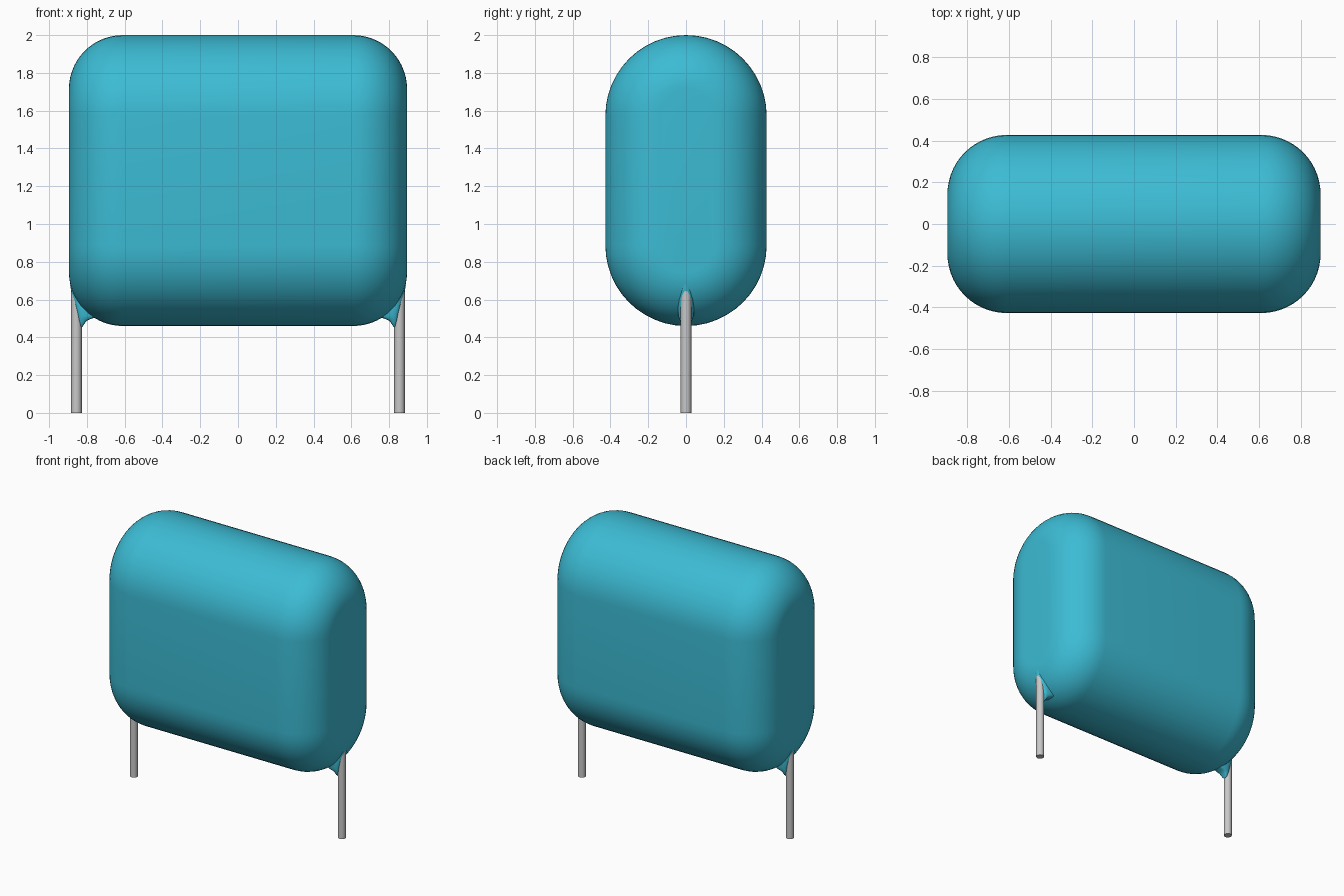
import bpy
import bmesh
import math

cube = bpy.data.objects.get("Cube")
if cube:
    bpy.data.objects.remove(cube, do_unlink=True)


def material(name, rgb):
    m = bpy.data.materials.new(name)
    m.use_nodes = True
    m.diffuse_color = (*rgb, 1)
    bsdf = m.node_tree.nodes["Principled BSDF"]
    bsdf.inputs["Base Color"].default_value = (*rgb, 1)
    bsdf.inputs["Roughness"].default_value = 0.5
    return m


blue = material("glossy cyan coating", (0.045, 0.50, 0.66))
steel = material("tinned wire grey", (0.58, 0.58, 0.58))


def loft(name, rings, mat):
    """Skin a list of equal-length closed rings and cap both ends."""
    bm = bmesh.new()
    loops = [[bm.verts.new(p) for p in ring] for ring in rings]
    n = len(loops[0])
    for a, b in zip(loops, loops[1:]):
        for i in range(n):
            j = (i + 1) % n
            bm.faces.new((a[i], a[j], b[j], b[i]))
    bm.faces.new(loops[0])
    bm.faces.new(loops[-1])
    bmesh.ops.recalc_face_normals(bm, faces=bm.faces)
    mesh = bpy.data.meshes.new(name)
    bm.to_mesh(mesh)
    bm.free()
    mesh.materials.append(mat)
    ob = bpy.data.objects.new(name, mesh)
    bpy.context.collection.objects.link(ob)
    bpy.ops.object.select_all(action="DESELECT")
    ob.select_set(True)
    bpy.context.view_layer.objects.active = ob
    bpy.ops.object.shade_smooth_by_angle(angle=math.radians(40))
    return ob


# Body: stadium section run along x, with filleted ends
HALF_X, RADIUS, FILLET = 0.895, 0.427, 0.285
Z_LOW, Z_HIGH = 0.46 + RADIUS, 2.0 - RADIUS
ARC = 24


def stadium(x, r):
    ring = []
    for base, zc in ((0, Z_HIGH), (math.pi, Z_LOW)):
        for i in range(ARC + 1):
            a = base + math.pi * i / ARC
            ring.append((x, r * math.cos(a), zc + r * math.sin(a)))
    return ring


STEPS = 14
end = []
for i in range(STEPS + 1):
    a = math.pi / 2 * i / STEPS
    end.append((HALF_X - FILLET * (1 - math.sin(a)),
                RADIUS - FILLET * (1 - math.cos(a))))
sections = [(-x, r) for x, r in reversed(end)] + end
loft("capacitor_body", [stadium(x, r) for x, r in sections], blue)

# Lead wires and the coating webs that run down their inner sides
WIRE_X, WIRE_R = 0.855, 0.028
# height, inner x, outer x, half width
WEB = [(0.452, 0.826, 0.832, 0.010), (0.465, 0.817, 0.836, 0.022),
       (0.48, 0.808, 0.840, 0.029), (0.492, 0.793, 0.844, 0.033),
       (0.50, 0.770, 0.846, 0.037), (0.515, 0.73, 0.850, 0.041),
       (0.55, 0.71, 0.859, 0.044), (0.60, 0.70, 0.872, 0.043),
       (0.64, 0.70, 0.882, 0.036), (0.68, 0.70, 0.889, 0.024)]


def circle(x, z, r, n=16):
    return [(x + r * math.cos(2 * math.pi * i / n),
             r * math.sin(2 * math.pi * i / n), z) for i in range(n)]


def soft_box(side, z, x0, x1, w, n=24):
    """Horizontal rounded section, blunt at its ends."""
    ring = []
    for i in range(n):
        a = 2 * math.pi * i / n
        c, s = math.cos(a), math.sin(a)
        u = math.copysign(abs(c) ** 0.6, c)
        v = math.copysign(abs(s) ** 0.6, s)
        ring.append((side * ((x0 + x1) / 2 + u * (x1 - x0) / 2), w * v, z))
    return ring


for side, label in ((1, "left"), (-1, "right")):
    loft(f"{label}_lead_wire",
         [circle(side * WIRE_X, z, WIRE_R) for z in (0, 0.75)], steel)
    loft(f"{label}_coating_web",
         [soft_box(side, *row) for row in WEB], blue)
